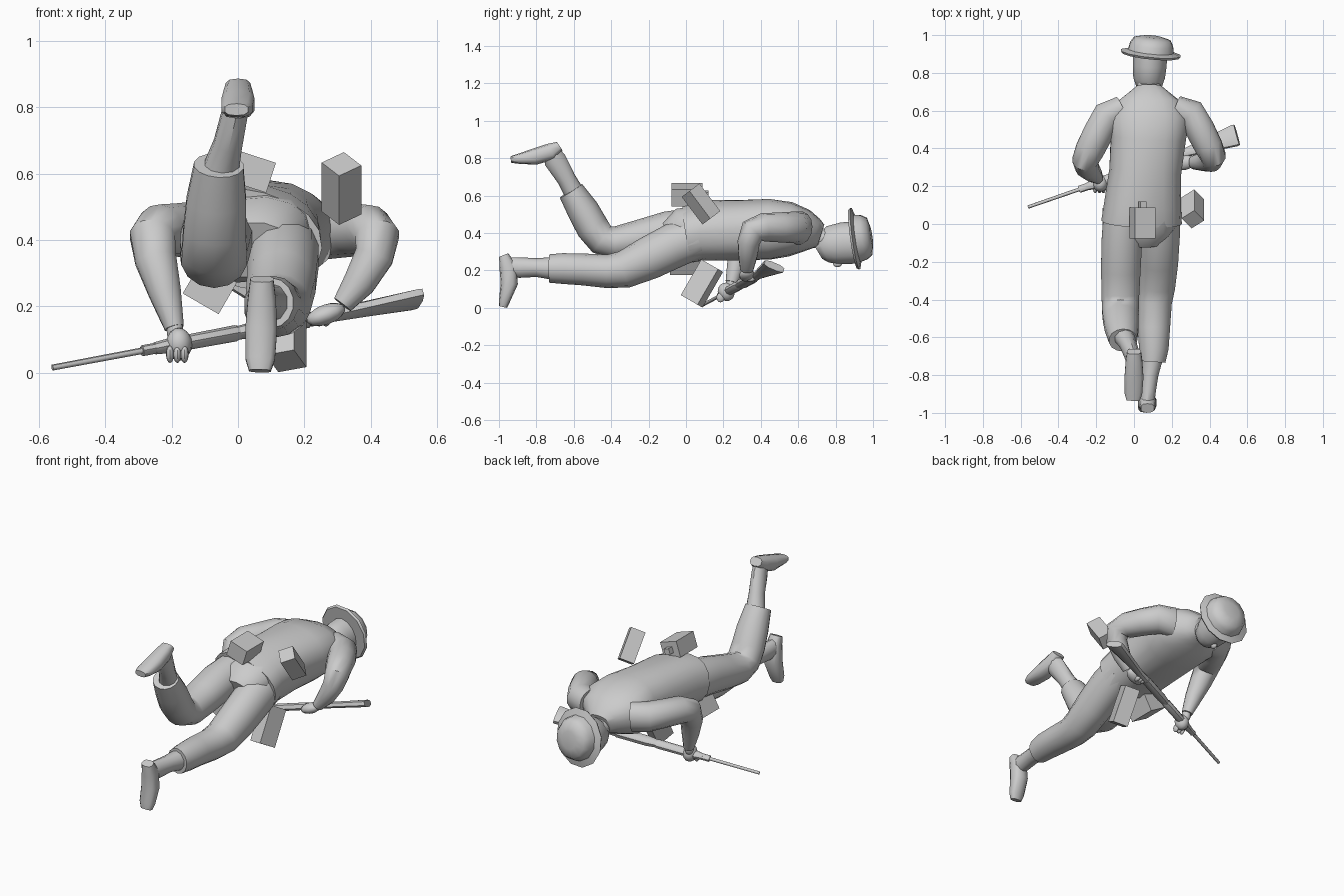
import bpy, bmesh, math
from mathutils import Vector, Matrix, Euler

grey = bpy.data.materials.new("plain grey")
grey.diffuse_color = (0.6, 0.6, 0.6, 1)


def finish(name, bm, smooth=True):
    bmesh.ops.recalc_face_normals(bm, faces=bm.faces)
    me = bpy.data.meshes.new(name)
    bm.to_mesh(me)
    bm.free()
    ob = bpy.data.objects.new(name, me)
    bpy.context.collection.objects.link(ob)
    me.materials.append(grey)
    if smooth:
        bpy.ops.object.select_all(action='DESELECT')
        ob.select_set(True)
        bpy.context.view_layer.objects.active = ob
        bpy.ops.object.shade_smooth_by_angle(angle=math.radians(45))
    return ob


def loft(name, sections, n=14, ref=(1, 0, 0), power=1.0, roll=()):
    """Skin rings (x, y, z, half width along ref, half depth) along a path."""
    bm = bmesh.new()
    pts = [Vector(s[:3]) for s in sections]
    rings = []
    for i, s in enumerate(sections):
        t = (pts[min(i + 1, len(pts) - 1)] - pts[max(i - 1, 0)]).normalized()
        u = Vector(ref)
        u = (u - t * u.dot(t)).normalized()
        if i < len(roll):
            u = Matrix.Rotation(math.radians(roll[i]), 3, t) @ u
        v = t.cross(u)
        ring = []
        for k in range(n):
            a = 2 * math.pi * (k + 0.5) / n
            c, d = math.cos(a), math.sin(a)
            c = math.copysign(abs(c) ** power, c)
            d = math.copysign(abs(d) ** power, d)
            ring.append(bm.verts.new(pts[i] + u * c * s[3] + v * d * s[4]))
        rings.append(ring)
    for a, b in zip(rings, rings[1:]):
        for k in range(n):
            bm.faces.new((a[k], a[(k + 1) % n], b[(k + 1) % n], b[k]))
    bm.faces.new(rings[0])
    bm.faces.new(rings[-1])
    return finish(name, bm)


def box(name, loc, size, rot=(0, 0, 0), twist=0):
    bm = bmesh.new()
    m = (Matrix.Translation(loc)
         @ Euler([math.radians(r) for r in rot]).to_matrix().to_4x4()
         @ Matrix.Rotation(math.radians(twist), 4, 'Z')
         @ Matrix.Diagonal((*size, 1)))
    bmesh.ops.create_cube(bm, size=1, matrix=m)
    return finish(name, bm, False)


def ball(name, loc, radii, rot=(0, 0, 0)):
    bm = bmesh.new()
    m = (Matrix.Translation(loc)
         @ Euler([math.radians(r) for r in rot]).to_matrix().to_4x4()
         @ Matrix.Diagonal((*radii, 1)))
    bmesh.ops.create_uvsphere(bm, u_segments=12, v_segments=8, radius=1, matrix=m)
    return finish(name, bm)


# Jacket, with the hips rolled relative to the shoulders
loft("jacket", [
    (0.04, 0.01, 0.400, 0.215, 0.150), (0.045, 0.09, 0.415, 0.205, 0.155),
    (0.06, 0.28, 0.415, 0.190, 0.160), (0.075, 0.45, 0.42, 0.200, 0.162),
    (0.08, 0.56, 0.42, 0.215, 0.145), (0.08, 0.64, 0.41, 0.175, 0.115),
    (0.08, 0.69, 0.395, 0.110, 0.085), (0.08, 0.72, 0.385, 0.075, 0.062)],
    n=18, power=0.85, roll=(15, 13, 8, 3))
loft("pelvis", [(0.04, 0.06, 0.41, 0.19, 0.13), (0.04, -0.02, 0.40, 0.18, 0.13),
                (0.04, -0.09, 0.37, 0.12, 0.09)], roll=(15, 15, 10))

# Trouser legs
loft("bent_leg", [
    (-0.055, 0.04, 0.42, 0.110, 0.115), (-0.065, -0.10, 0.405, 0.110, 0.110),
    (-0.070, -0.25, 0.37, 0.107, 0.100), (-0.072, -0.38, 0.345, 0.102, 0.090),
    (-0.072, -0.45, 0.365, 0.100, 0.085), (-0.070, -0.50, 0.43, 0.097, 0.088),
    (-0.065, -0.55, 0.52, 0.092, 0.085), (-0.058, -0.615, 0.625, 0.076, 0.070)])
loft("straight_leg", [
    (0.135, 0.06, 0.38, 0.110, 0.115), (0.135, -0.06, 0.335, 0.110, 0.120),
    (0.130, -0.20, 0.265, 0.106, 0.115), (0.120, -0.33, 0.205, 0.100, 0.100),
    (0.110, -0.42, 0.195, 0.092, 0.090), (0.105, -0.55, 0.205, 0.088, 0.085),
    (0.105, -0.66, 0.21, 0.080, 0.082), (0.100, -0.73, 0.21, 0.068, 0.076)])

# Boots: ankle shaft plus a foot running from heel to toe
loft("bent_ankle", [(-0.055, -0.59, 0.60, 0.058, 0.055), (-0.03, -0.64, 0.69, 0.045, 0.050),
                    (-0.008, -0.70, 0.79, 0.040, 0.060), (0.0, -0.72, 0.835, 0.038, 0.045)], n=10)
loft("bent_foot", [(0.0, -0.675, 0.865, 0.038, 0.026), (0.0, -0.72, 0.835, 0.045, 0.046),
                   (0.0, -0.81, 0.808, 0.052, 0.044), (-0.003, -0.90, 0.796, 0.048, 0.026),
                   (-0.005, -0.935, 0.793, 0.036, 0.018)], n=10, power=0.75)
loft("straight_ankle", [(0.10, -0.70, 0.21, 0.058, 0.062), (0.085, -0.80, 0.215, 0.046, 0.050),
                        (0.075, -0.89, 0.215, 0.042, 0.055), (0.07, -0.96, 0.22, 0.038, 0.05)], n=10)
loft("straight_foot", [(0.072, -0.975, 0.282, 0.036, 0.026), (0.072, -0.95, 0.22, 0.044, 0.048),
                       (0.070, -0.945, 0.13, 0.050, 0.046), (0.067, -0.97, 0.04, 0.046, 0.030),
                       (0.066, -0.978, 0.005, 0.034, 0.022)], n=10, power=0.75)

# Sleeves
loft("left_sleeve", [
    (-0.06, 0.61, 0.425, 0.07, 0.09), (-0.14, 0.57, 0.43, 0.085, 0.085),
    (-0.19, 0.48, 0.43, 0.082, 0.080), (-0.235, 0.39, 0.43, 0.078, 0.078),
    (-0.258, 0.335, 0.41, 0.070, 0.072), (-0.248, 0.30, 0.34, 0.064, 0.062),
    (-0.220, 0.27, 0.24, 0.050, 0.050), (-0.192, 0.245, 0.135, 0.030, 0.034)])
loft("right_sleeve", [
    (0.22, 0.61, 0.425, 0.07, 0.09), (0.30, 0.58, 0.43, 0.085, 0.085),
    (0.35, 0.50, 0.43, 0.080, 0.080), (0.395, 0.41, 0.43, 0.076, 0.076),
    (0.420, 0.355, 0.41, 0.068, 0.070), (0.410, 0.335, 0.35, 0.060, 0.060),
    (0.365, 0.33, 0.27, 0.050, 0.050), (0.315, 0.325, 0.205, 0.032, 0.036)])

# Hands
ball("left_palm", (-0.178, 0.215, 0.085), (0.040, 0.045, 0.050), (20, 0, 0))
ball("left_wrist", (-0.190, 0.24, 0.125), (0.025, 0.028, 0.04))
ball("right_palm", (0.265, 0.325, 0.175), (0.062, 0.040, 0.030), (0, -20, 10))
for i in range(3):
    ball("left_finger", (-0.205 + 0.022 * i, 0.185, 0.055), (0.012, 0.022, 0.026))
    ball("right_finger", (0.225 + 0.02 * i, 0.345, 0.155), (0.013, 0.025, 0.016))

# Head and neck
loft("neck", [(0.08, 0.66, 0.39, 0.070, 0.065), (0.08, 0.72, 0.37, 0.062, 0.055),
              (0.08, 0.79, 0.36, 0.068, 0.065)])
loft("head", [(0.08, 0.705, 0.300, 0.035, 0.045), (0.08, 0.73, 0.315, 0.068, 0.080),
              (0.08, 0.78, 0.335, 0.086, 0.105), (0.083, 0.84, 0.345, 0.092, 0.112),
              (0.086, 0.92, 0.350, 0.093, 0.113)])
ball("nose", (0.08, 0.81, 0.235), (0.014, 0.024, 0.018))

# Brimmed helmet
axis = Vector((0.10, 0.985, 0.14)).normalized()
base = Vector((0.089, 0.905, 0.37))
profile = [(-0.012, 0.155), (0.0, 0.163), (0.012, 0.125), (0.045, 0.118),
           (0.075, 0.100), (0.088, 0.05)]
loft("helmet", [(*(base + axis * h), r, r * 1.05) for h, r in profile], n=12)

# Rifle, lying on its side along one straight line
start, end = Vector((-0.56, 0.09, 0.015)), Vector((0.545, 0.472, 0.222))
stock_up = (0.04, -0.11, 0.05)


def rifle_part(name, rows, n, power=1.0):
    loft(name, [(*start.lerp(end, t), a, b) for t, a, b in rows], n, stock_up, power)


rifle_part("barrel", [(0, 0.009, 0.009), (0.27, 0.010, 0.010)], 8)
rifle_part("gas_block", [(0.245, 0.020, 0.016), (0.29, 0.020, 0.016)], 8)
rifle_part("fore_stock", [(0.28, 0.020, 0.018), (0.32, 0.027, 0.022),
                          (0.50, 0.029, 0.024), (0.515, 0.020, 0.018)], 8)
rifle_part("receiver", [(0.50, 0.022, 0.018), (0.55, 0.030, 0.022), (0.70, 0.030, 0.022)], 8, 0.7)
rifle_part("butt_stock", [(0.69, 0.026, 0.020), (0.76, 0.024, 0.018), (0.86, 0.040, 0.019),
                          (0.99, 0.062, 0.021), (1.0, 0.060, 0.020)], 8, 0.7)

# Carried gear: canteen on the belt and square pouches
box("canteen", (0.045, 0.005, 0.605), (0.115, 0.165, 0.095), (0, 18, 0))
box("canteen_cap", (0.045, 0.10, 0.605), (0.035, 0.04, 0.035), (0, 18, 0))
box("side_pouch", (0.312, 0.08, 0.555), (0.085, 0.085, 0.185), (37, 0, 0), 38)
box("front_pouch", (0.145, 0.085, 0.13), (0.09, 0.11, 0.22), (-30, 0, 0), -20)
box("left_pouch", (-0.085, 0.0, 0.255), (0.125, 0.17, 0.11), (0, 30, 0))
